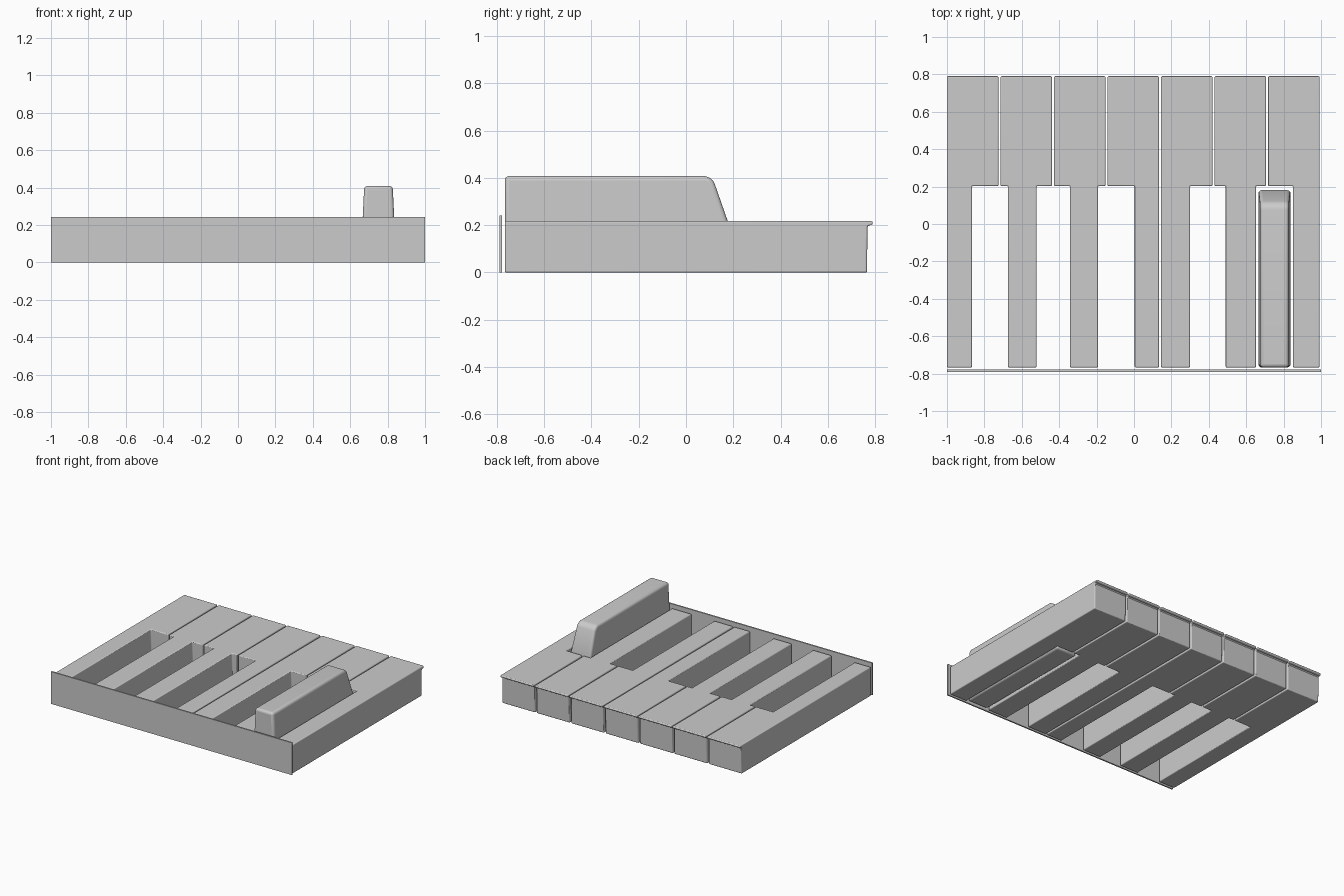
import bpy, bmesh

if "Cube" in bpy.data.objects:
    bpy.data.objects.remove(bpy.data.objects["Cube"])

SHOULDER, BACK, FRONT = 0.203, -0.767, 0.79


def finish(name, bm, bevel, segments):
    bmesh.ops.recalc_face_normals(bm, faces=bm.faces[:])
    mesh = bpy.data.meshes.new(name)
    bm.to_mesh(mesh)
    bm.free()
    ob = bpy.data.objects.new(name, mesh)
    bpy.context.collection.objects.link(ob)
    if bevel:
        m = ob.modifiers.new("soft_edges", 'BEVEL')
        m.width, m.segments = bevel, segments
        m.limit_method, m.angle_limit = 'ANGLE', 0.7
    bpy.ops.object.select_all(action='DESELECT')
    ob.select_set(True)
    bpy.context.view_layer.objects.active = ob
    bpy.ops.object.shade_smooth_by_angle(angle=0.6)
    return ob


def loft(bm, rings):
    rows = [[bm.verts.new(p) for p in ring] for ring in rings]
    n = len(rows[0])
    for a, b in zip(rows, rows[1:]):
        for i in range(n):
            j = (i + 1) % n
            bm.faces.new((a[i], a[j], b[j], b[i]))
    bm.faces.new(rows[0][::-1])
    bm.faces.new(rows[-1])


def white_key(name, x0, x1, s0, s1):
    # head x0..x1, stem s0..s1, small overhanging lip along the front of the head
    def outline(y, z):
        pts = [(s0, BACK), (s1, BACK)]
        if s1 < x1:
            pts += [(s1, SHOULDER), (x1, SHOULDER)]
        pts += [(x1, y), (x0, y)]
        if s0 > x0:
            pts += [(x0, SHOULDER), (s0, SHOULDER)]
        return [(px, py, z) for px, py in pts]
    bm = bmesh.new()
    loft(bm, [outline(0.766, 0), outline(0.768, 0.192),
              outline(0.774, 0.199), outline(FRONT, 0.202), outline(FRONT, 0.217)])
    finish(name, bm, 0.006, 3)


def black_key(name, xc):
    profile = [(BACK, 0.004), (0.181, 0.004), (0.181, 0.205),
               (0.110, 0.408), (BACK, 0.408), (BACK, 0.205)]
    bm = bmesh.new()
    rings = []
    for side in (-1, 1):
        rings.append([(xc + side * (0.086 if z < 0.3 else 0.076), y, z) for y, z in profile])
    loft(bm, rings)
    # broad rounding where the top meets the sloping nose
    bm.edges.ensure_lookup_table()
    nose = [e for e in bm.edges
            if all(v.co.z > 0.4 and v.co.y > 0 for v in e.verts)]
    bmesh.ops.bevel(bm, geom=nose, offset=0.035, segments=5, profile=0.5, affect='EDGES')
    finish(name, bm, 0.018, 4)


# white keys: stem limits per key, heads evenly spaced
stems = [(-1.0, -0.866), (-0.674, -0.521), (-0.342, -0.192), (None, None),
         (None, 0.300), (0.490, 0.652), (0.850, None)]
stems[3] = (0.004, None)
for i, (a, b) in enumerate(stems):
    x0 = -1.0 + i * 0.2862
    x1 = x0 + 0.275
    white_key(f"white_key_{i + 1}", x0, x1,
              x0 if a is None else a, x1 if b is None else b)

# single raised black key
black_key("black_key", 0.751)

# thin panel behind the stems
bm = bmesh.new()
bmesh.ops.create_cube(bm, size=1)
for v in bm.verts:
    v.co.x *= 2
    v.co.y = v.co.y * 0.011 - 0.7845
    v.co.z = (v.co.z + 0.5) * 0.242
finish("end_panel", bm, 0, 0)
